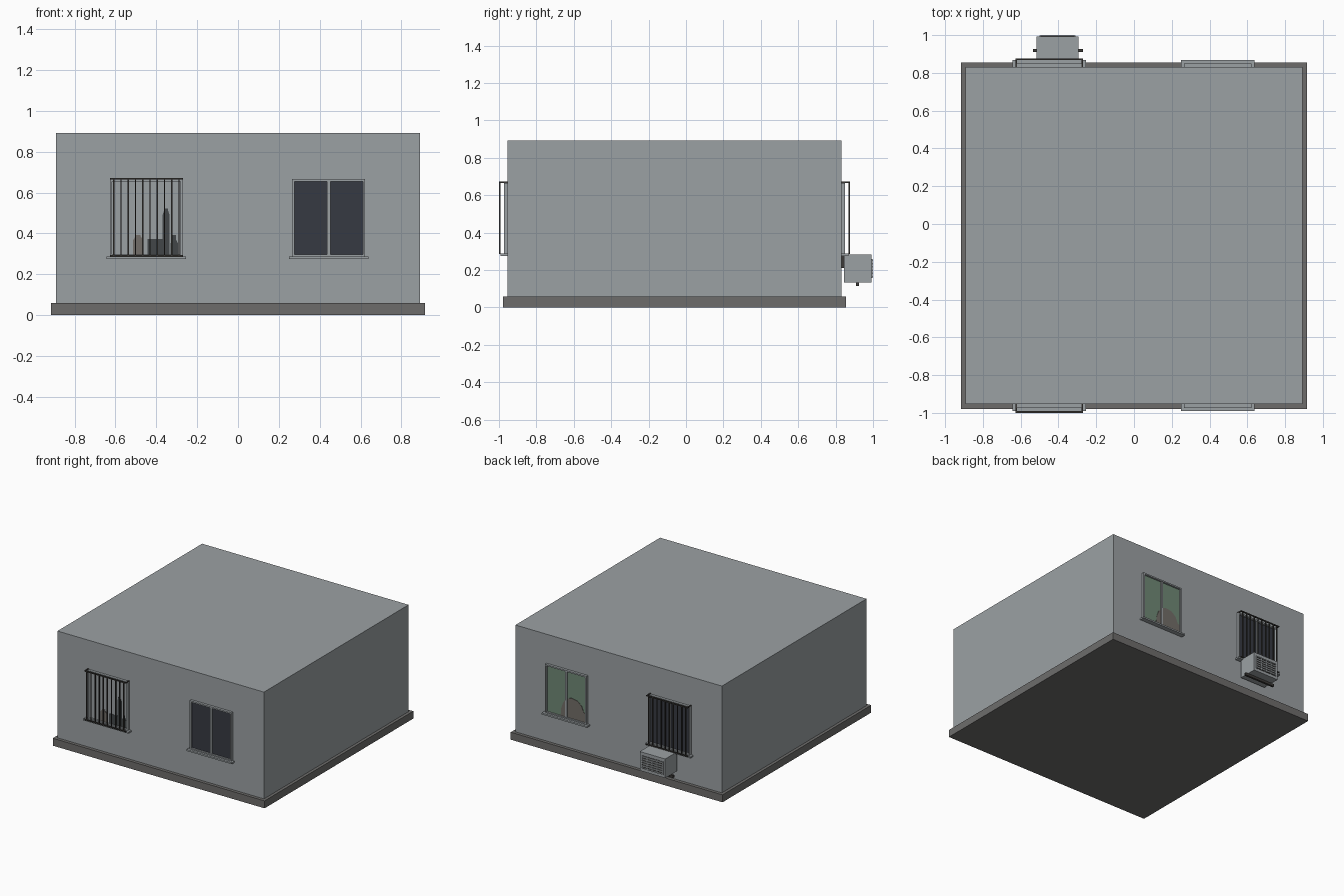
import bpy
import bmesh

if "Cube" in bpy.data.objects:
    bpy.data.objects.remove(bpy.data.objects["Cube"], do_unlink=True)


def material(name, r, g, b):
    m = bpy.data.materials.new(name)
    m.use_nodes = True
    m.diffuse_color = (r, g, b, 1)
    m.node_tree.nodes["Principled BSDF"].inputs["Base Color"].default_value = (r, g, b, 1)
    return m


WALL = material("wall grey", 0.33, 0.355, 0.37)
BASE = material("plinth grey", 0.155, 0.152, 0.148)
GLASS = material("dark glass", 0.037, 0.042, 0.054)
GREEN = material("green curtain", 0.16, 0.25, 0.18)
TAUPE = material("taupe", 0.17, 0.155, 0.14)
IRON = material("dark iron", 0.045, 0.042, 0.038)
BOTTLE = material("dark bottle", 0.055, 0.062, 0.065)


def finish(bm, name, mat):
    bmesh.ops.recalc_face_normals(bm, faces=bm.faces)
    mesh = bpy.data.meshes.new(name)
    bm.to_mesh(mesh)
    bm.free()
    mesh.materials.append(mat)
    obj = bpy.data.objects.new(name, mesh)
    bpy.context.collection.objects.link(obj)
    return obj


def boxes(name, mat, spans):
    """Join boxes given as (x0, x1, y0, y1, z0, z1) into one object."""
    bm = bmesh.new()
    for x0, x1, y0, y1, z0, z1 in spans:
        verts = bmesh.ops.create_cube(bm, size=1)["verts"]
        bmesh.ops.scale(bm, verts=verts, vec=(x1 - x0, abs(y1 - y0), z1 - z0))
        bmesh.ops.translate(bm, verts=verts,
                            vec=((x0 + x1) / 2, (y0 + y1) / 2, (z0 + z1) / 2))
    return finish(bm, name, mat)


def plate(name, mat, outline, y, depth):
    """Thin upright plate from an x-z outline."""
    bm = bmesh.new()
    face = bm.faces.new([bm.verts.new((x, y, z)) for x, z in outline])
    new = bmesh.ops.extrude_face_region(bm, geom=[face])["geom"]
    bmesh.ops.translate(bm, vec=(0, depth, 0),
                        verts=[v for v in new if isinstance(v, bmesh.types.BMVert)])
    return finish(bm, name, mat)


# Building
FRONT, BACK = -0.954, 0.831
boxes("plinth", BASE, [(-0.915, 0.915, -0.979, 0.856, 0, 0.058)])
boxes("walls", WALL, [(-0.892, 0.892, FRONT, BACK, 0.058, 0.892)])

# Windows
HALF, BOTTOM, TOP, RIM = 0.179, 0.285, 0.666, 0.011


def window(name, cx, wall, out, glass, split=True):
    """Frame, panes and sill; out is the outward y sign."""
    a, b = cx - HALF, cx + HALF
    y0, y1 = wall, wall + out * 0.02
    frame = [(a, a + RIM, y0, y1, BOTTOM, TOP), (b - RIM, b, y0, y1, BOTTOM, TOP),
             (a + RIM, b - RIM, y0, y1, TOP - RIM, TOP),
             (a + RIM, b - RIM, y0, y1, BOTTOM, BOTTOM + RIM)]
    if split:
        frame.append((cx - 0.008, cx + 0.008, y0, wall + out * 0.015,
                      BOTTOM + RIM, TOP - RIM))
    boxes(name + "_frame", WALL, frame)
    boxes(name + "_panes", glass,
          [(a + RIM, b - RIM, wall, wall + out * 0.006, BOTTOM + RIM, TOP - RIM)])
    boxes(name + "_sill", WALL, [(cx - 0.195, cx + 0.195, wall, wall + out * 0.037,
                                  0.275, 0.287)])


def grating(name, cx, wall, out):
    """Security bars between two rails, held by short stubs."""
    y0, y1 = wall + out * 0.037, wall + out * 0.046
    spans = [(cx - HALF, cx + HALF, y0, y1, z, z + 0.008) for z in (BOTTOM, 0.664)]
    for i in range(10):
        x = cx + (i - 4.5) * 0.0355
        spans.append((x - 0.003, x + 0.003, y0, y1, BOTTOM, 0.67))
    for x in (cx - HALF, cx + HALF - 0.008):
        spans.append((x, x + 0.008, wall, y1, 0.664, 0.672))
    boxes(name, IRON, spans)


LEFT_X, RIGHT_X = 0.444, -0.449
window("front_left_window", LEFT_X, FRONT, -1, GLASS)
window("front_right_window", RIGHT_X, FRONT, -1, WALL, split=False)
window("back_left_window", LEFT_X, BACK, 1, GREEN)
window("back_right_window", RIGHT_X, BACK, 1, GLASS)
grating("front_window_bars", RIGHT_X, FRONT, -1)
grating("back_window_bars", RIGHT_X, BACK, 1)


# Objects standing behind the front barred window
def bottle(name, mat, cx, half, height, neck, shoulder):
    z = BOTTOM + RIM
    side = [(half, z), (half, z + shoulder), (neck, z + shoulder + 0.02), (neck, z + height)]
    outline = [(cx + x, h) for x, h in side] + [(cx - x, h) for x, h in reversed(side)]
    plate(name, mat, outline, FRONT - 0.006, -0.003)


bottle("taupe_jar", TAUPE, -0.489, 0.026, 0.095, 0.012, 0.07)
bottle("tall_bottle", BOTTLE, -0.352, 0.017, 0.225, 0.01, 0.195)
bottle("small_bottle", BOTTLE, -0.312, 0.018, 0.095, 0.008, 0.055)
boxes("dark_box", BOTTLE, [(-0.442, -0.369, FRONT - 0.009, FRONT - 0.006, 0.296, 0.372)])

# Rounded shape behind the green window
plate("armchair_shape", TAUPE,
      [(0.495, 0.296), (0.492, 0.35), (0.475, 0.40), (0.445, 0.44), (0.40, 0.455),
       (0.35, 0.445), (0.315, 0.415), (0.295, 0.37), (0.277, 0.36), (0.277, 0.296)],
      BACK + 0.006, 0.003)

# Air conditioner
X0, X1, Z0, Z1, FACE = -0.515, -0.295, 0.134, 0.283, 0.992
boxes("cooler_body", WALL, [(X0, X1, 0.845, FACE, Z0, Z1)])
boxes("cooler_mount", IRON, [(X0 + 0.03, X1 - 0.03, BACK, 0.845, 0.21, 0.275)])
boxes("cooler_vent", IRON, [(X0 + 0.02, X1 - 0.02, FACE, FACE + 0.002, 0.156, 0.258)])
slats = [(X0 + 0.02, X1 - 0.02, FACE, 1.0, 0.16 + i * 0.0175, 0.168 + i * 0.0175)
         for i in range(6)]
slats += [(x - 0.004, x + 0.004, FACE, 0.998, 0.156, 0.258)
          for x in (X0 + 0.02, -0.45, -0.405, -0.36, X1 - 0.02)]
boxes("cooler_slats", WALL, slats)
boxes("cooler_support_bar", IRON, [(-0.536, -0.271, 0.91, 0.926, 0.115, 0.134)])
